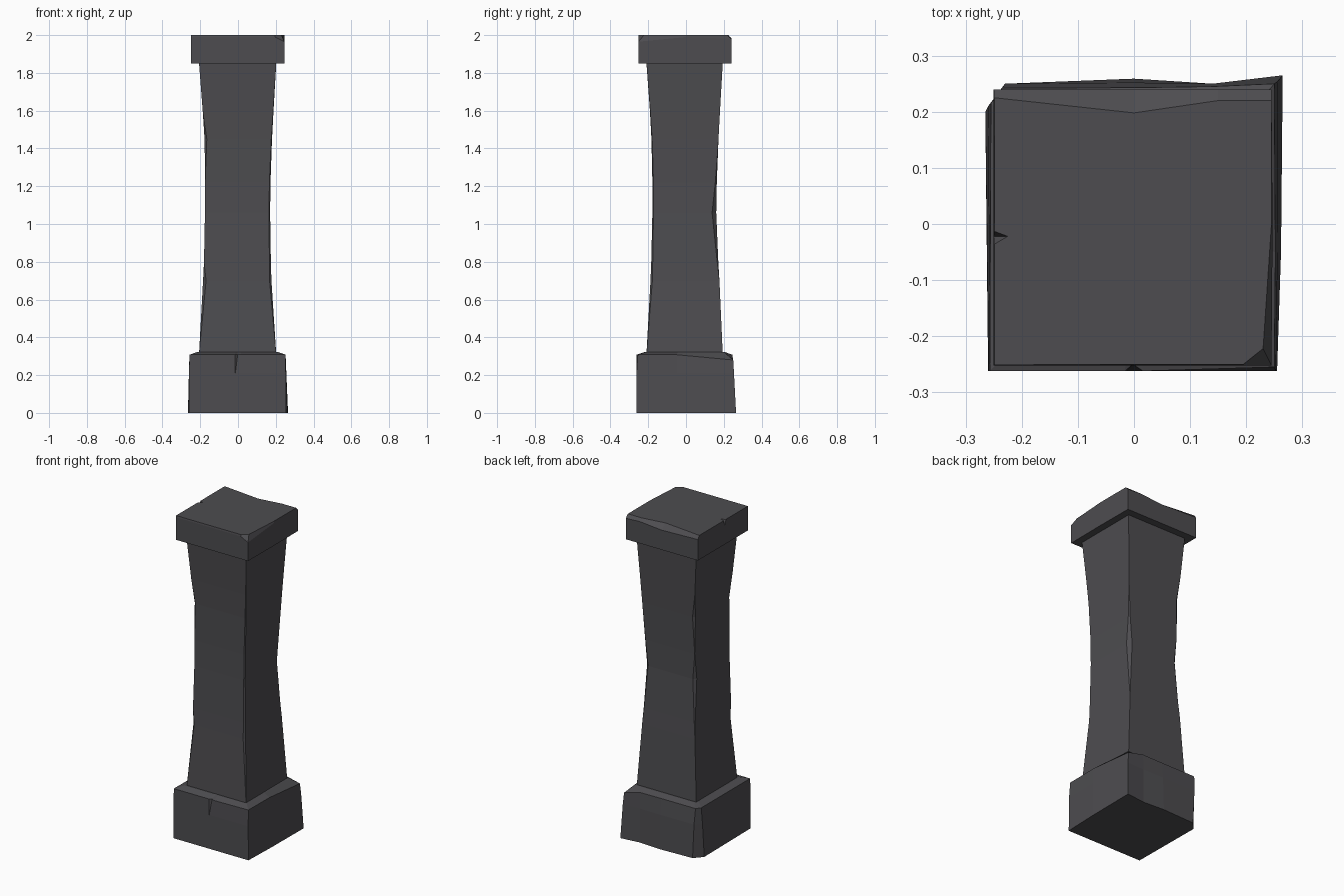
import bpy, bmesh

stone = bpy.data.materials.new("dark grey stone")
stone.diffuse_color = (0.075, 0.073, 0.08, 1)


def loft(name, rings):
    """Skin a stack of equal-length rings of 3D points and cap both ends."""
    bm = bmesh.new()
    loops = [[bm.verts.new(p) for p in ring] for ring in rings]
    n = len(loops[0])
    bm.faces.new(loops[0][::-1])
    bm.faces.new(loops[-1])
    for low, high in zip(loops, loops[1:]):
        for i in range(n):
            j = (i + 1) % n
            bm.faces.new((low[i], low[j], high[j], high[i]))
    bmesh.ops.remove_doubles(bm, verts=bm.verts, dist=0.0005)
    bmesh.ops.recalc_face_normals(bm, faces=bm.faces)
    mesh = bpy.data.meshes.new(name)
    bm.to_mesh(mesh)
    bm.free()
    mesh.materials.append(stone)
    obj = bpy.data.objects.new(name, mesh)
    bpy.context.collection.objects.link(obj)
    return obj


def at(points, z):
    return [(x, y, z) for x, y in points]


# Base block: worn corners, and a crack at the middle of the front top edge
foot = [(-.26, -.262), (-.015, -.262), (-.014, -.262), (-.013, -.262), (.255, -.262),
        (.262, -.05), (.265, .265), (.14, .25), (0, .259), (-.22, .25), (-.265, .2)]
middle = [(-.259, -.262), (-.015, -.262), (-.014, -.262), (-.013, -.262), (.253, -.262),
          (.256, -.05), (.256, .254), (.14, .25), (0, .252), (-.23, .25), (-.26, .21)]
rim = [(-.257, -.262), (-.016, -.262), (-.002, -.25), (.016, -.262), (.25, -.255),
       (.252, -.05), (.25, .24), (.14, .245), (0, .243), (-.235, .242), (-.255, .215)]
shoulder = [(x, y, .308) for x, y in rim]
shoulder[6] = (.25, .25, .28)
inner = [(x * .84, y * .84, .322) for x, y in rim]
loft("base", [at(foot, 0), at(middle, .21), shoulder, inner])


# Shaft: waisted square column with chips along its four upright edges
def shaft_ring(z, x0, x1, y0, y1, fl, fr, br, bl):
    return at([(x0, y0 + fl), (x0 + fl, y0), (x1 - fr, y0), (x1, y0 + fr),
               (x1, y1 - br), (x1 - br, y1), (x0 + bl, y1), (x0, y1 - bl)], z)


loft("shaft", [shaft_ring(*r) for r in (
    (.30, -.207, .203, -.21, .195, 0, 0, 0, 0),
    (.70, -.185, .177, -.188, .177, .016, .01, 0, 0),
    (.80, -.180, .174, -.184, .171, 0, .008, .006, .004),
    (1.06, -.175, .170, -.178, .160, 0, .006, .022, .016),
    (1.22, -.174, .172, -.178, .163, 0, .006, .008, 0),
    (1.45, -.177, .180, -.183, .172, .012, .004, 0, .012),
    (1.60, -.187, .188, -.191, .180, 0, .002, 0, 0),
    (1.86, -.207, .203, -.21, .195, 0, 0, 0, 0))])

# Cap: broken rear top edge, chipped front right corner, nick on the left
edge = [(-.25, -.252), (.195, -.252), (.245, -.252), (.247, 0), (.245, .24),
        (.15, .24), (0, .24), (-.25, .24), (-.25, -.021), (-.25, -.022), (-.25, -.023)]
heights = [1.99, 1.99, 1.965, 1.99, 1.98, 1.985, 1.972, 1.98, 1.97, 1.97, 1.97]
top = [(-.249, -.251), (.195, -.25), (.23, -.222), (.245, 0), (.245, .22),
       (.15, .22), (0, .198), (-.249, .225), (-.249, -.013), (-.225, -.022), (-.249, -.036)]
loft("cap", [at(edge, 1.85),
             [(x, y, z) for (x, y), z in zip(edge, heights)],
             at(top, 2.0)])
